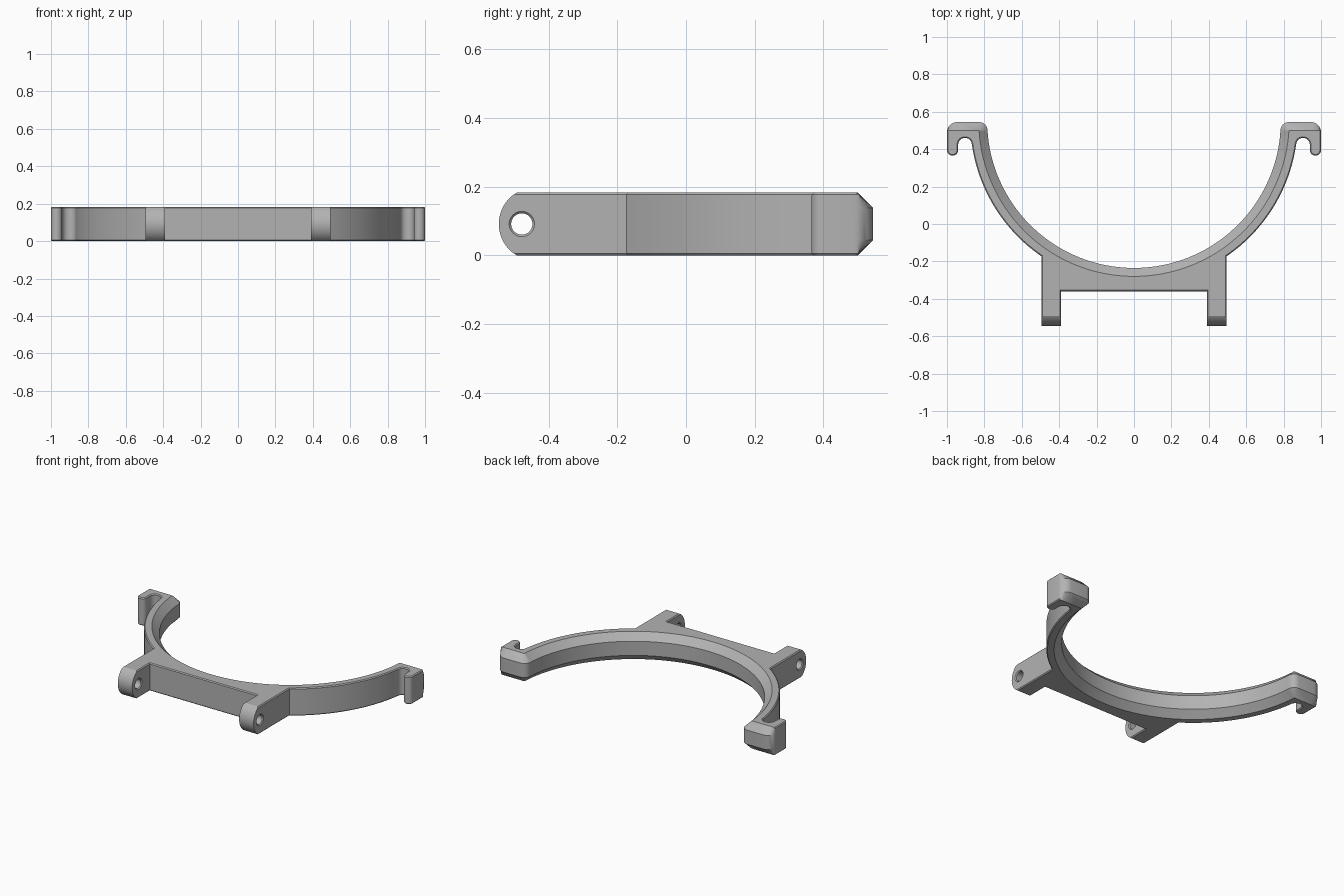
import bpy, bmesh
from math import sin, cos, radians, pi

cube = bpy.data.objects.get("Cube")
if cube:
    bpy.data.objects.remove(cube, do_unlink=True)

H = 0.183          # thickness
CH = 0.045         # large inner chamfer
CY = 0.55          # centre of the cradle arc
R_IN, R_OUT = 0.785, 0.876
BACK = 0.545

grey = bpy.data.materials.new("plain grey")
grey.use_nodes = True
colour = (0.45, 0.45, 0.45, 1)
grey.diffuse_color = colour
grey.node_tree.nodes["Principled BSDF"].inputs["Base Color"].default_value = colour


def arc(cx, cy, r, a0, a1, n):
    angles = [radians(a0 + (a1 - a0) * i / n) for i in range(n + 1)]
    return [(cx + r * cos(a), cy + r * sin(a)) for a in angles]


def loft(name, rings, rim=0):
    """Closed solid through matching rings, with an optional small rim bevel."""
    bm = bmesh.new()
    loops = [[bm.verts.new(p) for p in ring] for ring in rings]
    n = len(loops[0])
    for a, b in zip(loops, loops[1:]):
        for i in range(n):
            j = (i + 1) % n
            bm.faces.new((a[i], a[j], b[j], b[i]))
    bm.faces.new(loops[0][::-1])
    bm.faces.new(loops[-1])
    bmesh.ops.remove_doubles(bm, verts=bm.verts, dist=0.0005)
    bmesh.ops.recalc_face_normals(bm, faces=bm.faces)
    if rim:
        edges = []
        for e in bm.edges:
            tilt = sorted(abs(f.normal.z) for f in e.link_faces)
            if len(tilt) == 2 and tilt[0] < 0.1 and tilt[1] > 0.99:
                edges.append(e)
        bmesh.ops.bevel(bm, geom=edges, offset=rim, segments=1,
                        affect='EDGES', clamp_overlap=False)
    mesh = bpy.data.meshes.new(name)
    bm.to_mesh(mesh)
    bm.free()
    obj = bpy.data.objects.new(name, mesh)
    bpy.context.collection.objects.link(obj)
    mesh.materials.append(grey)
    return obj


def cut(obj, cutter, operation):
    mod = obj.modifiers.new("cut", 'BOOLEAN')
    mod.operation, mod.object, mod.solver = operation, cutter, 'EXACT'
    bpy.context.view_layer.objects.active = obj
    bpy.ops.object.modifier_apply(modifier=mod.name)
    bpy.data.objects.remove(cutter, do_unlink=True)


# Half outline: inner arc, its rounded end and the back edge carry the chamfer
inner = arc(0, CY, R_IN, -90, -3.65, 40)
inner_top = arc(0, CY, R_IN + CH, -90, -3.65, 40)
end = arc(0.828, BACK - CH, CH, 180, 90, 6)
end_top = [(0.828, BACK - CH)] * len(end)
corner = arc(0.945, 0.49, 0.055, 90, 0, 8)
corner_top = [(x, min(y, BACK - CH)) for x, y in corner]

# Hook tip, slot, outer arc and lug
rest = arc(0.97, 0.395, 0.03, 0, -180, 10)
rest += arc(0.905, 0.425, 0.035, 0, 90, 6)
rest += arc(0.902, 0.425, 0.035, 90, 180, 6)[:-1]
rest += arc(0, CY, R_OUT, -8.2, -55.6, 24)
rest += [(0.495, -0.6), (0.39, -0.6), (0.39, -0.36)]


def mirrored(half):
    return half + [(-x, y) for x, y in half[:0:-1]]


mid = mirrored(inner + end + corner + rest)
top = mirrored(inner_top + end_top + corner_top + rest)
levels = [(top, 0), (mid, CH), (mid, H - CH), (top, H)]
bracket = loft("cradle_bracket",
               [[(x, y, z) for x, y in pts] for pts, z in levels], rim=0.006)

# Round off the lug ends
profile = arc(-0.439, H / 2, 0.106, 90, 270, 32)
profile += [(0.8, H / 2 - 0.106), (0.8, H / 2 + 0.106)]
cut(bracket, loft("lug_rounding", [[(x, y, z) for y, z in profile] for x in (-1.2, 1.2)]),
    'INTERSECT')

# Pin holes with small countersinks on both faces of each lug
steps = [(0.38, 0.047), (0.396, 0.031), (0.489, 0.031), (0.505, 0.047)]
for side in (-1, 1):
    rings = [[(side * x, y, z) for y, z in arc(-0.478, H / 2, r, 0, 348.75, 31)]
             for x, r in steps]
    cut(bracket, loft("pin_hole", rings), 'DIFFERENCE')

bpy.ops.object.select_all(action='DESELECT')
bracket.select_set(True)
bpy.context.view_layer.objects.active = bracket
bpy.ops.object.shade_smooth_by_angle(angle=radians(25))
